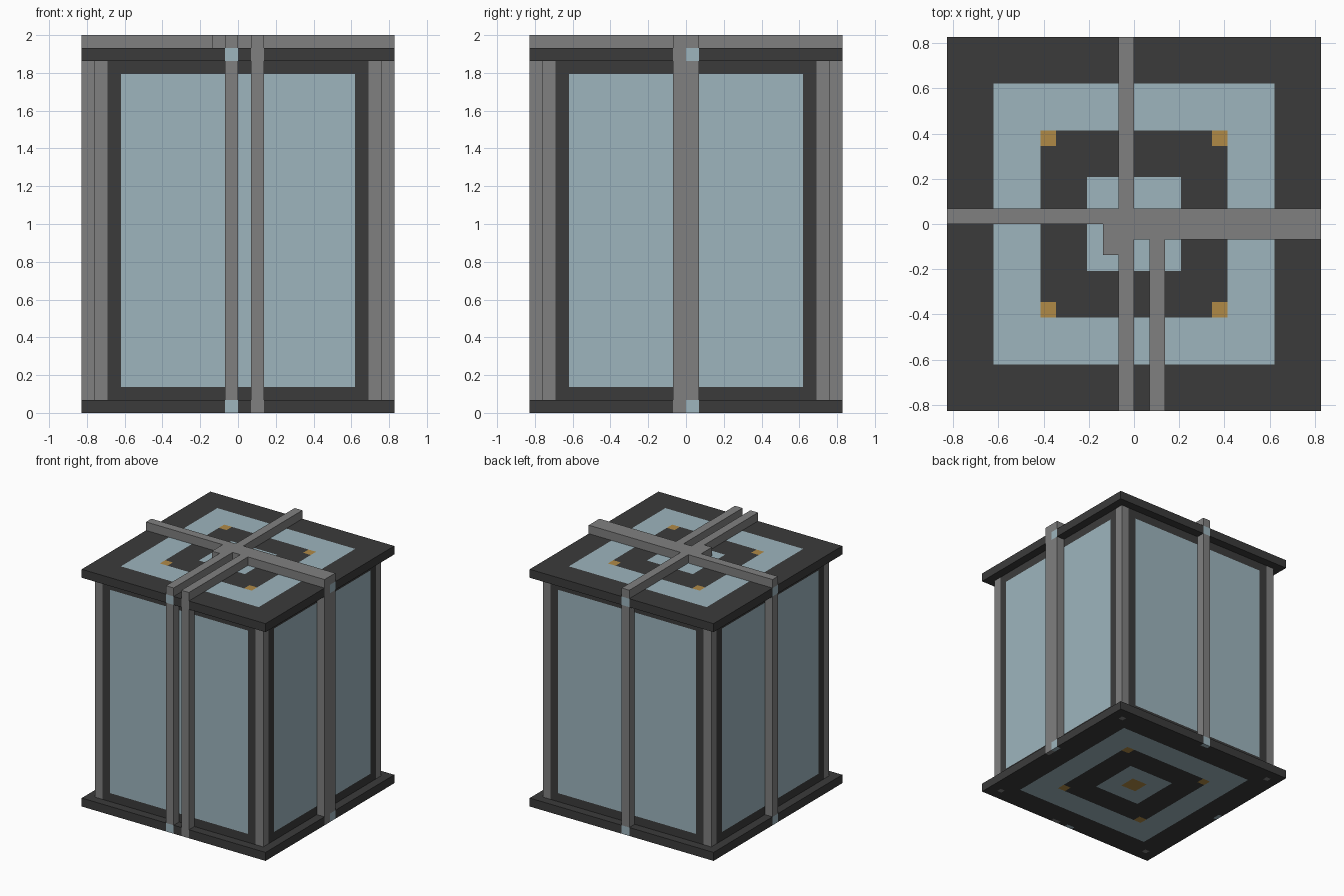
import bpy
import bmesh
from mathutils import Vector

if "Cube" in bpy.data.objects:
    bpy.data.objects.remove(bpy.data.objects["Cube"], do_unlink=True)

U = 2 / 29  # one block


def make_material(name, rgb):
    mat = bpy.data.materials.new(name)
    mat.use_nodes = True
    mat.diffuse_color = (*rgb, 1)
    node = next(n for n in mat.node_tree.nodes if n.type == 'BSDF_PRINCIPLED')
    node.inputs["Base Color"].default_value = (*rgb, 1)
    return mat


MATERIALS = [
    make_material("dark frame", (0.044, 0.044, 0.044)),
    make_material("grey metal", (0.216, 0.216, 0.216)),
    make_material("pale blue glass", (0.337, 0.462, 0.515)),
    make_material("amber", (0.434, 0.254, 0.061)),
]
DARK, GREY, GLASS, AMBER = range(4)


def box(name, lo, hi, rule, cuts=((), (), ())):
    """Box in block units, cut along each axis and coloured by a rule."""
    bm = bmesh.new()
    bmesh.ops.create_cube(bm, size=1)
    for v in bm.verts:
        v.co = Vector([hi[i] if v.co[i] > 0 else lo[i] for i in range(3)])
    for axis, places in enumerate(cuts):
        normal = Vector([float(i == axis) for i in range(3)])
        for place in places:
            bmesh.ops.bisect_plane(bm, geom=bm.verts[:] + bm.edges[:] + bm.faces[:],
                                   plane_co=normal * place, plane_no=normal)
    bm.normal_update()
    for f in bm.faces:
        f.material_index = rule(f.calc_center_median(), f.normal)
    bmesh.ops.scale(bm, vec=(U, U, U), verts=bm.verts)
    mesh = bpy.data.meshes.new(name)
    bm.to_mesh(mesh)
    bm.free()
    for mat in MATERIALS:
        mesh.materials.append(mat)
    obj = bpy.data.objects.new(name, mesh)
    bpy.context.collection.objects.link(obj)
    return obj


def both(*values):
    return [s * v for v in values for s in (-1, 1)]


# Body: glass panes in dark frames with grey corner posts
def body_rule(c, n):
    if abs(n.z) > 0.5:
        return DARK
    across = abs(c.y) if abs(n.x) > 0.5 else abs(c.x)
    if across > 10:
        return GREY
    return DARK if across > 9 or not 2 < c.z < 26 else GLASS


sides = both(9, 10)
box("glass_body", (-11, -11, 1), (11, 11, 27), body_rule, (sides, sides, (2, 26)))


# Plates: concentric squares, with coloured ends where the bars meet the rim
def rim_colour(c):
    if abs(c.y) > 11.5 and -1 < c.x < 0:
        return GLASS
    if c.y < -11.5 and 1 < c.x < 2:
        return GREY
    if abs(c.x) > 11.5 and 0 < c.y < 1:
        return GLASS
    if c.x > 11.5 and -1 < c.y < 0:
        return GREY
    return DARK


def plate_rule(c, n):
    if abs(n.z) < 0.5:
        return rim_colour(c)
    near, far = sorted((abs(c.x), abs(c.y)))
    if far < 1:
        return AMBER
    if far < 3 or 6 < far < 9:
        return GLASS
    if near > 5 and far < 6:
        return AMBER
    if n.z < 0 and c.z < 1:
        if 10.2 < near and far < 10.8:
            return GREY
        return rim_colour(c)
    return DARK


rings = both(1, 3, 5, 6, 9, 10.2, 10.8, 11.5) + [0, 2]
for name, z in (("base_plate", 0), ("top_plate", 27)):
    box(name, (-12, -12, z), (12, 12, z + 1), plate_rule, (rings, rings, ()))


def grey(c, n):
    return GREY


# Upright bars on the four walls: x range, y range
uprights = {
    "front_bar_right": (-1, 0, -12, -11),
    "front_bar_left": (1, 2, -12, -11),
    "back_bar": (-1, 0, 11, 12),
    "left_wide_bar": (11, 12, -1, 1),
    "right_bar": (-12, -11, 0, 1),
}
for name, (x0, x1, y0, y1) in uprights.items():
    box(name, (x0, y0, 1), (x1, y1, 27), grey)

# Bars lying across the roof
roof_bars = {
    "roof_cross_bar": (-12, 12, 0, 1),
    "roof_cross_bar_widening": (0, 12, -1, 0),
    "roof_back_bar": (-1, 0, 1, 12),
    "roof_front_bar_right": (-1, 0, -12, 0),
    "roof_front_bar_left": (1, 2, -12, -1),
    "roof_joint": (-2, -1, -2, 0),
}
for name, (x0, x1, y0, y1) in roof_bars.items():
    box(name, (x0, y0, 28), (x1, y1, 29), grey)
